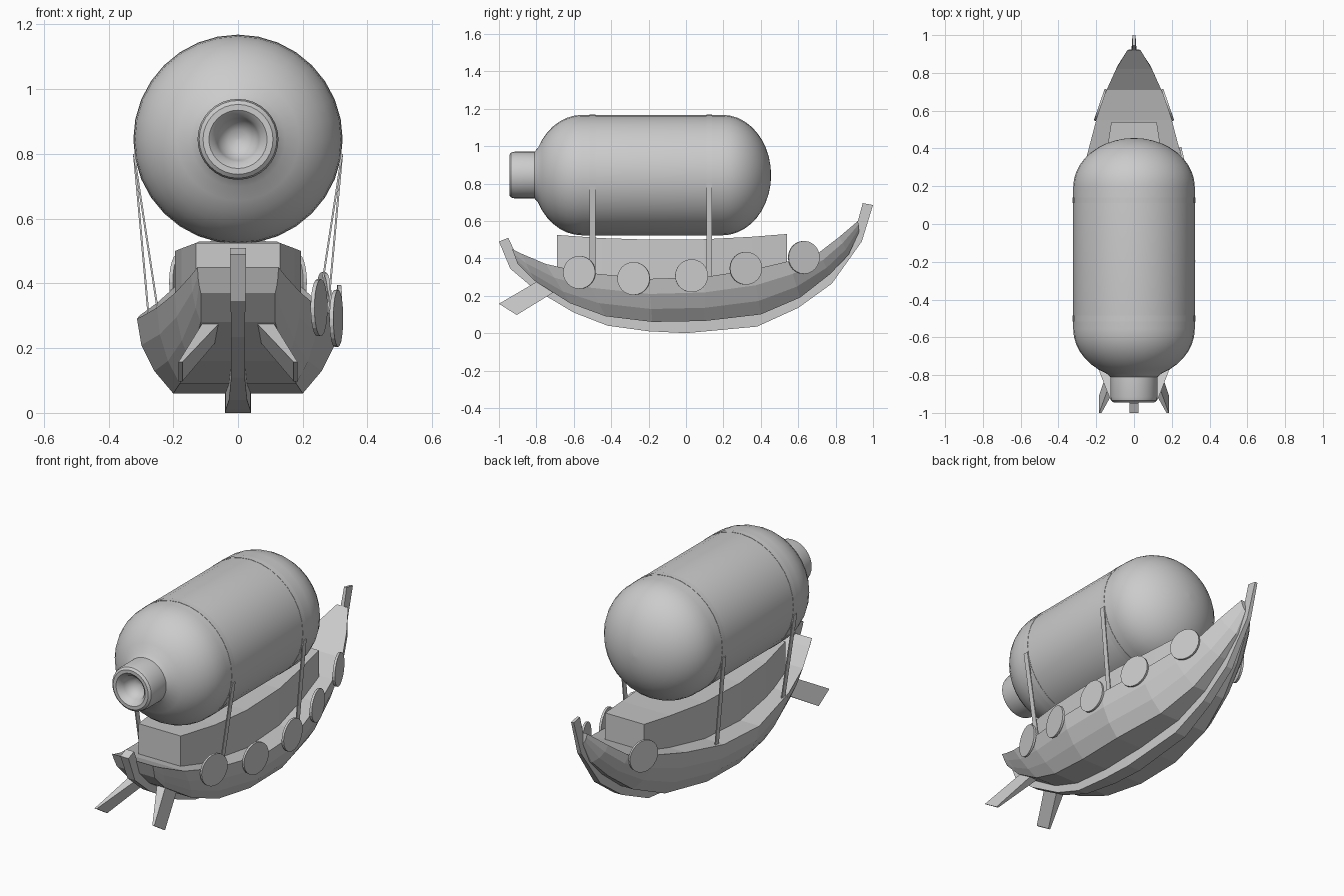
import bpy, bmesh
from math import sin, cos, pi, sqrt, atan2
from mathutils import Vector, Matrix

if "Cube" in bpy.data.objects:
    bpy.data.objects.remove(bpy.data.objects["Cube"])


def make(name, verts, faces, smooth=False):
    me = bpy.data.meshes.new(name)
    me.from_pydata(verts, [], faces)
    bm = bmesh.new()
    bm.from_mesh(me)
    bmesh.ops.recalc_face_normals(bm, faces=bm.faces)
    bm.to_mesh(me)
    bm.free()
    ob = bpy.data.objects.new(name, me)
    bpy.context.collection.objects.link(ob)
    if smooth:
        bpy.ops.object.select_all(action='DESELECT')
        bpy.context.view_layer.objects.active = ob
        ob.select_set(True)
        bpy.ops.object.shade_smooth_by_angle(angle=0.6)
    return ob


def loft(name, rings, smooth=False, caps=True, closed=False):
    n, m = len(rings[0]), len(rings)
    verts = [p for r in rings for p in r]
    faces = [(i * n + j, i * n + (j + 1) % n,
              (i + 1) % m * n + (j + 1) % n, (i + 1) % m * n + j)
             for i in range(m if closed else m - 1) for j in range(n)]
    if caps and not closed:
        faces += [tuple(range(n)), tuple(range((m - 1) * n, m * n))]
    return make(name, verts, faces, smooth)


AXIS_Z = 0.845


def ring(r, y, n=32):
    return [(r * sin(2 * pi * k / n), y, AXIS_Z + r * cos(2 * pi * k / n)) for k in range(n)]


def interp(table, y, c):
    for a, b in zip(table, table[1:]):
        if y <= b[0]:
            t = (y - a[0]) / (b[0] - a[0])
            return a[c] + t * (b[c] - a[c])
    return table[-1][c]


# gas balloon: rounded capsule with a hollow nozzle at the front
R = 0.322
prof = [(0.002, -0.86), (0.03, -0.865), (0.055, -0.885), (0.065, -0.91), (0.073, -0.93),
        (0.09, -0.945), (0.108, -0.945), (0.12, -0.935), (0.125, -0.915), (0.125, -0.81)]
for k in range(3, 11):
    a = k / 10 * pi / 2
    prof.append((R * sin(a), -0.555 - 0.265 * cos(a)))
for k in range(10, -1, -1):
    a = k / 10 * pi / 2
    prof.append((max(R * sin(a), 0.002), 0.195 + 0.26 * cos(a)))
loft("balloon", [ring(r, y) for r, y in prof], smooth=True)

# hull: rows of gunwale (y, half width, z) and bottom (y, half width, z)
stations = [
    ((-0.93, 0.125, 0.45), (-0.90, 0.115, 0.37)),
    ((-0.88, 0.145, 0.425), (-0.81, 0.115, 0.28)),
    ((-0.75, 0.195, 0.37), (-0.62, 0.15, 0.16)),
    ((-0.55, 0.25, 0.325), (-0.43, 0.18, 0.09)),
    ((-0.20, 0.312, 0.29), (-0.18, 0.20, 0.06)),
    ((0.10, 0.305, 0.30), (0.10, 0.20, 0.065)),
    ((0.36, 0.25, 0.34), (0.40, 0.15, 0.10)),
    ((0.55, 0.20, 0.385), (0.61, 0.10, 0.19)),
    ((0.71, 0.145, 0.43), (0.77, 0.06, 0.315)),
    ((0.82, 0.095, 0.515), (0.87, 0.03, 0.42)),
    ((0.92, 0.035, 0.60), (0.925, 0.012, 0.54)),
]
rows = []
for (ty, tw, tz), (by, bw, bz) in stations:
    half = []
    for s, f in ((0, 0), (0.35, 0.12), (0.7, 0.48), (1, 1)):
        half.append((tw + (bw - tw) * f, ty + (by - ty) * s, tz + (bz - tz) * s))
    rows.append(half + [(-x, y, z) for x, y, z in reversed(half)])
loft("hull", rows)

# keel: (outer y, outer z, inner y, inner z, half width)
keel = [(-1.0, 0.49, -0.95, 0.51, 0.025), (-0.94, 0.345, -0.89, 0.38, 0.023),
        (-0.81, 0.235, -0.78, 0.29, 0.021), (-0.60, 0.11, -0.58, 0.17, 0.021),
        (-0.42, 0.04, -0.41, 0.11, 0.028), (-0.20, 0.01, -0.20, 0.08, 0.038),
        (0.0, 0.0, 0.0, 0.08, 0.04), (0.38, 0.035, 0.37, 0.12, 0.034),
        (0.60, 0.135, 0.57, 0.21, 0.025), (0.78, 0.265, 0.74, 0.33, 0.02),
        (0.94, 0.49, 0.90, 0.53, 0.012), (1.0, 0.685, 0.945, 0.695, 0.008)]
loft("keel", [[(-w, a, b), (w, a, b), (w, c, d), (-w, c, d)] for a, b, c, d, w in keel])

# cabin: long house that bulges amidships
cabin = [(-0.69, 0.13, 0.525), (-0.45, 0.175, 0.508), (-0.2, 0.195, 0.50),
         (0.1, 0.185, 0.502), (0.35, 0.15, 0.515), (0.54, 0.12, 0.53)]
loft("cabin", [[(-w, y, 0.25), (w, y, 0.25), (w, y, z), (-w, y, z)] for y, w, z in cabin])

# steering fins at the front, one each side
for s, side in ((1, "right"), (-1, "left")):
    root = [(0.055, -0.79, 0.28), (0.108, -0.79, 0.28), (0.108, -0.68, 0.235), (0.055, -0.68, 0.235)]
    tip = [(0.172, -1.0, 0.157), (0.184, -1.0, 0.157), (0.184, -0.905, 0.097), (0.172, -0.905, 0.097)]
    loft(side + "_fin", [[(s * x, y, z) for x, y, z in r] for r in (root, tip)])

# straps: band over the balloon and hangers to the gunwale
for y, foot, name in ((-0.5, 0.243, "front"), (0.125, 0.275, "rear")):
    h = 0.015
    loft(name + "_band", [ring(r, y + d) for r, d in
         ((R - 0.004, -h), (R + 0.0015, -h), (R + 0.0015, h), (R - 0.004, h))], smooth=True, closed=True)
    for s, side in ((1, "right"), (-1, "left")):
        rings = []
        for x, z in ((foot, 0.285), (0.3215, 0.80)):
            rings.append([(s * (x - 0.003), y - h, z), (s * (x + 0.003), y - h, z),
                          (s * (x + 0.003), y + h, z), (s * (x - 0.003), y + h, z)])
        loft(f"{name}_{side}_hanger", rings)

# round shields along the right rail, plus one at the left stern
gun = [t for t, b in stations]
shields = [(-0.57, 0.325, 1), (-0.28, 0.292, 1), (0.03, 0.307, 1),
           (0.32, 0.347, 1), (0.63, 0.405, 1), (0.63, 0.405, -1)]
for i, (y, z, s) in enumerate(shields):
    x = interp(gun, y, 1) + 0.006
    slope = (interp(gun, y + 0.08, 1) - interp(gun, y - 0.08, 1)) / 0.16
    t = Vector((slope, 1, 0)).normalized()
    nrm = Vector((t.y, -t.x, 0))
    rings = []
    for d in (-0.006, 0.006):
        pts = []
        for k in range(24):
            a = 2 * pi * k / 24
            p = Vector((x, y, z)) + nrm * d + t * (0.088 * cos(a)) + Vector((0, 0, 0.088 * sin(a)))
            pts.append((s * p.x, p.y, p.z))
        rings.append(pts)
    loft(f"shield_{i + 1}", rings)
